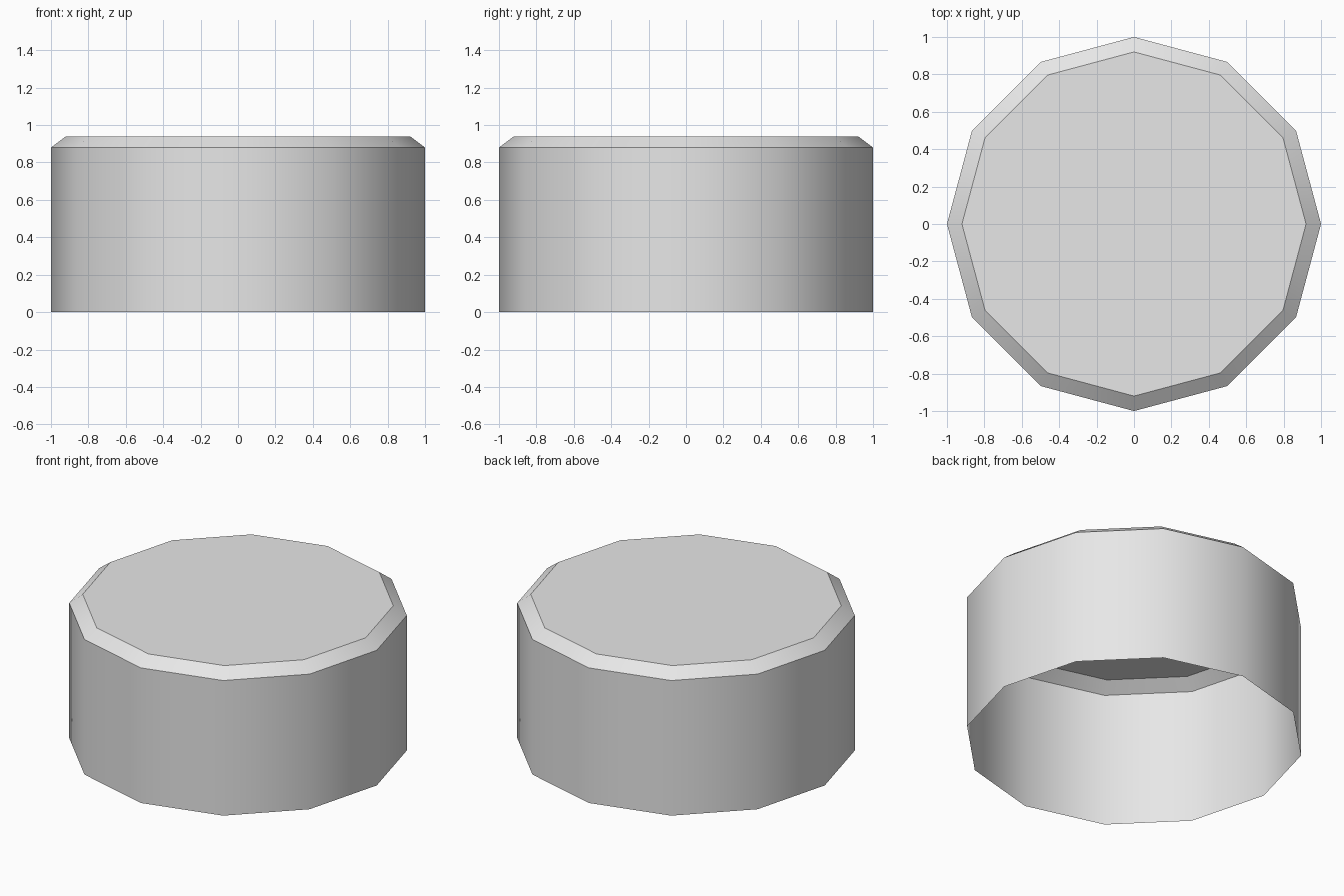
import bpy
import bmesh
import math

SIDES = 12

cube = bpy.data.objects.get("Cube")
if cube:
    bpy.data.objects.remove(cube, do_unlink=True)

# Plain grey material
grey = bpy.data.materials.new("light_grey")
grey.use_nodes = True
colour = (0.8, 0.8, 0.8, 1)
grey.diffuse_color = colour
grey.node_tree.nodes["Principled BSDF"].inputs["Base Color"].default_value = colour

# Open-bottomed cap: straight wall, chamfered rim, flat lid
bm = bmesh.new()
profile = [(1.0, 0.0), (1.0, 0.88), (0.92, 0.94)]
rings = []
for radius, z in profile:
    ring = []
    for i in range(SIDES):
        a = math.tau * i / SIDES
        ring.append(bm.verts.new((radius * math.cos(a), radius * math.sin(a), z)))
    rings.append(ring)
for low, high in zip(rings, rings[1:]):
    for i in range(SIDES):
        j = (i + 1) % SIDES
        bm.faces.new((low[i], low[j], high[j], high[i]))
bm.faces.new(rings[-1])

mesh = bpy.data.meshes.new("cap_shell")
bm.to_mesh(mesh)
bm.free()
mesh.materials.append(grey)
cap = bpy.data.objects.new("cap_shell", mesh)
bpy.context.collection.objects.link(cap)

# Smooth around the wall, sharp at the chamfer edges
bpy.ops.object.select_all(action="DESELECT")
cap.select_set(True)
bpy.context.view_layer.objects.active = cap
bpy.ops.object.shade_smooth_by_angle(angle=math.radians(34))
